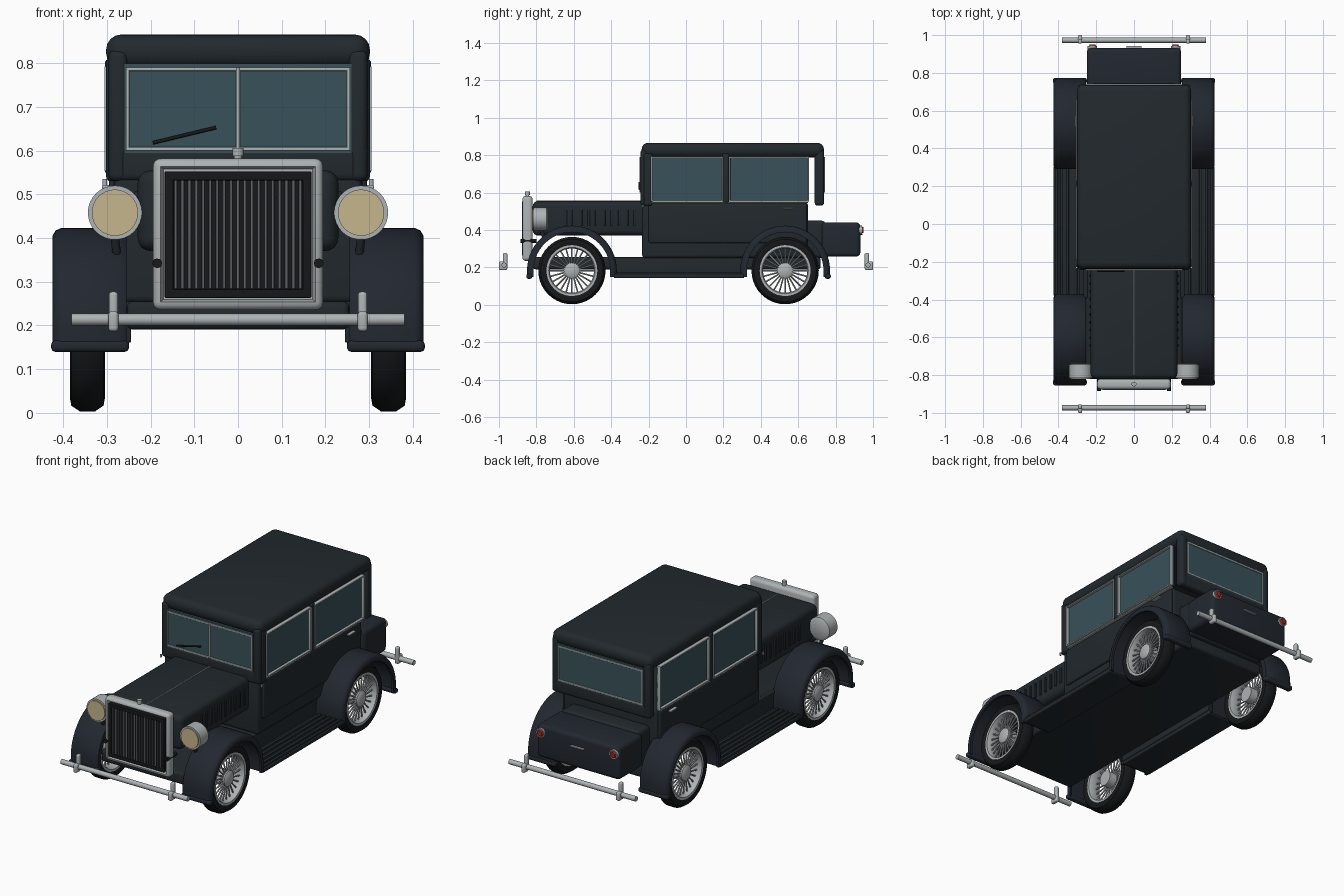
import bpy, bmesh, math
from mathutils import Vector, Matrix

if "Cube" in bpy.data.objects:
    bpy.data.objects.remove(bpy.data.objects["Cube"])

def mat(name, c):
    m = bpy.data.materials.new(name)
    m.diffuse_color = (*c, 1)
    m.use_nodes = True
    m.node_tree.nodes["Principled BSDF"].inputs["Base Color"].default_value = m.diffuse_color
    return m

BLACK = mat("black_paint", (0.016, 0.022, 0.027))
NAVY = mat("fender_paint", (0.016, 0.021, 0.03))
RUBBER = mat("rubber", (0.008, 0.009, 0.01))
CHROME = mat("chrome", (0.42, 0.45, 0.46))
GLASS = mat("glass", (0.04, 0.085, 0.1))
LENS = mat("lens", (0.56, 0.47, 0.27))
RED = mat("red_lens", (0.35, 0.02, 0.015))

def finish(name, bm, m, mirror=False):
    bmesh.ops.recalc_face_normals(bm, faces=bm.faces[:])
    me = bpy.data.meshes.new(name)
    bm.to_mesh(me)
    bm.free()
    me.materials.append(m)
    ob = bpy.data.objects.new(name, me)
    bpy.context.collection.objects.link(ob)
    if mirror:
        ob.modifiers.new("mirror", 'MIRROR')
    return ob

def add_box(bm, x0, x1, y0, y1, z0, z1):
    M = Matrix.Translation(((x0+x1)/2, (y0+y1)/2, (z0+z1)/2)) @ Matrix.Diagonal((x1-x0, y1-y0, z1-z0, 1))
    bmesh.ops.create_cube(bm, size=1, matrix=M)

def boxes(name, dims, m, bev=0, mirror=False):
    bm = bmesh.new()
    for d in dims:
        add_box(bm, *d)
    if bev:
        bmesh.ops.bevel(bm, geom=bm.edges[:], offset=bev, segments=4, profile=0.5, affect='EDGES')
    return finish(name, bm, m, mirror)

def add_rod(bm, p, q, r, r2=None, seg=12):
    p, q = Vector(p), Vector(q)
    d = q - p
    M = Matrix.Translation((p+q)/2) @ d.to_track_quat('Z', 'Y').to_matrix().to_4x4()
    bmesh.ops.create_cone(bm, cap_ends=True, segments=seg, radius1=r, radius2=r if r2 is None else r2,
                          depth=d.length, matrix=M)

def rods(name, items, m, mirror=False, seg=12):
    bm = bmesh.new()
    for it in items:
        add_rod(bm, *it, seg=seg)
    return finish(name, bm, m, mirror)

def frame_x(x0, x1, a0, a1, z0, z1, t):
    # four bars round an opening in the side wall
    return [(x0, x1, a0, a1, z0, z0+t), (x0, x1, a0, a1, z1-t, z1),
            (x0, x1, a0, a0+t, z0, z1), (x0, x1, a1-t, a1, z0, z1)]

def frame_y(y0, y1, w, z0, z1, t):
    # four bars round an opening in the front or back wall
    return [(-w, w, y0, y1, z0, z0+t), (-w, w, y0, y1, z1-t, z1),
            (-w, -w+t, y0, y1, z0, z1), (w-t, w, y0, y1, z0, z1)]

def lathe(name, prof, cx, cy, cz, m, seg=40):
    # profile of (x offset, radius), closed, spun about the axle
    bm = bmesh.new()
    rings = []
    for i in range(seg):
        a = 2*math.pi*i/seg
        rings.append([bm.verts.new((cx+x, cy+r*math.cos(a), cz+r*math.sin(a))) for x, r in prof])
    n = len(prof)
    for i in range(seg):
        A, B = rings[i], rings[(i+1) % seg]
        for j in range(n):
            bm.faces.new((A[j], A[(j+1) % n], B[(j+1) % n], B[j]))
    return finish(name, bm, m, True)

# wheels and fenders
WX, WZ = 0.345, 0.183
for end, cy in (("front", -0.61), ("rear", 0.53)):
    lathe(end+"_tyre", [(-0.033, 0.133), (-0.04, 0.15), (-0.037, 0.167), (-0.018, 0.18), (0.018, 0.18),
                        (0.037, 0.167), (0.04, 0.15), (0.033, 0.133)], WX, cy, WZ, RUBBER)
    lathe(end+"_rim", [(-0.036, 0.136), (0.036, 0.136), (0.036, 0.124), (0.02, 0.118), (-0.02, 0.118),
                       (-0.036, 0.124)], WX, cy, WZ, CHROME)
    sp = []
    for i in range(24):
        a = 2*math.pi*i/24
        c, s = math.cos(a), math.sin(a)
        sp.append(((WX+0.018, cy+0.03*c, WZ+0.03*s), (WX+0.01, cy+0.121*c, WZ+0.121*s), 0.0042))
    rods(end+"_spokes", sp, CHROME, True, seg=6)
    rods(end+"_hub", [((WX-0.03, cy, WZ), (WX+0.028, cy, WZ), 0.042),
                      ((WX+0.028, cy, WZ), (WX+0.036, cy, WZ), 0.042, 0.03)], CHROME, True, seg=24)
    # fender section swept over the wheel, straight drops at both ends
    sec = [(0.255, 0.205), (0.255, 0.232), (0.268, 0.24), (0.405, 0.24), (0.418, 0.234), (0.425, 0.222),
           (0.425, 0.205), (0.412, 0.205), (0.405, 0.218), (0.27, 0.218)]
    bm = bmesh.new()
    path = [(0, -0.035)] + [(math.pi*i/28, 0) for i in range(29)] + [(math.pi, -0.035)]
    rings = [[bm.verts.new((x, cy+r*math.cos(a), WZ+r*math.sin(a)+dz)) for x, r in sec] for a, dz in path]
    n = len(sec)
    for A, B in zip(rings, rings[1:]):
        for j in range(n):
            bm.faces.new((A[j], A[(j+1) % n], B[(j+1) % n], B[j]))
    bm.faces.new(rings[0])
    bm.faces.new(rings[-1])
    finish(end+"_fender", bm, NAVY, True)
    out = -1 if cy < 0 else 1
    y = cy + out*0.228
    boxes(end+"_fender_lip", [(0.25, 0.428, y-0.016, y+0.016, 0.139, 0.165)], NAVY, 0.01, True)

# chassis and running boards
boxes("chassis", [(-0.255, 0.255, -0.82, 0.72, 0.19, 0.255)], BLACK, 0.015)
boxes("running_board", [(0.25, 0.425, -0.385, 0.31, 0.142, 0.165)], BLACK, 0.006, True)
boxes("running_board_ribs", [(x, x+0.016, -0.375, 0.30, 0.163, 0.173) for x in (0.285, 0.315, 0.345, 0.375, 0.403)],
      BLACK, 0.002, True)
boxes("sill", [(0.245, 0.268, -0.39, 0.31, 0.16, 0.255)], BLACK, 0.004, True)

# hood with louvers and hinge
boxes("hood", [(-0.23, 0.23, -0.82, -0.21, 0.37, 0.555)], BLACK, 0.03)
boxes("hood_louvers", [(0.225, 0.237, y, y+0.014, 0.42, 0.508)
                       for y in [-0.65+0.041*i for i in range(10)]], BLACK, 0.004, True)
rods("hood_hinge", [((0, -0.80, 0.555), (0, -0.24, 0.555), 0.003)], CHROME)

# radiator: chrome shell with recessed face, grille bars and cap
bm = bmesh.new()
add_box(bm, -0.195, 0.195, -0.875, -0.82, 0.235, 0.582)
bmesh.ops.bevel(bm, geom=bm.edges[:], offset=0.018, segments=4, profile=0.5, affect='EDGES')
bm.normal_update()
face = min(bm.faces, key=lambda f: f.calc_center_median().y)
bmesh.ops.inset_region(bm, faces=[face], thickness=0.009)
bmesh.ops.translate(bm, verts=face.verts[:], vec=(0, 0.02, 0))
finish("radiator_shell", bm, CHROME)
boxes("radiator_frame", frame_y(-0.878, -0.854, 0.168, 0.263, 0.552, 0.02), RUBBER, 0.002)
boxes("radiator_core", [(-0.16, 0.16, -0.864, -0.85, 0.27, 0.545)], RUBBER)
rods("grille_bars", [((x, -0.872, 0.284), (x, -0.872, 0.532), 0.003)
                     for x in [-0.143+0.286*i/18 for i in range(19)]], CHROME, seg=8)
rods("radiator_cap", [((0, -0.848, 0.578), (0, -0.848, 0.592), 0.009), ((0, -0.848, 0.588), (0, -0.848, 0.606), 0.013)],
     CHROME, seg=16)
rods("radiator_pin", [((0.185, -0.885, 0.342), (0.185, -0.80, 0.342), 0.011)], RUBBER, True)

# headlights
H = (0.282, 0.458)
rods("headlight_shell", [((H[0], -0.815, H[1]), (H[0], -0.745, H[1]), 0.062),
                         ((H[0], -0.745, H[1]), (H[0], -0.738, H[1]), 0.062, 0.05)], CHROME, True, seg=32)
rods("headlight_lens", [((H[0], -0.821, H[1]), (H[0], -0.81, H[1]), 0.053)], LENS, True, seg=32)
rods("headlight_arm", [((H[0], -0.775, 0.40), (0.275, -0.75, 0.34), 0.01),
                       ((H[0], -0.775, 0.45), (0.20, -0.775, 0.43), 0.01)], BLACK, True)

# cabin lower body, door panels and belt trim
boxes("cabin_body", [(-0.285, 0.285, -0.235, 0.652, 0.25, 0.55)], BLACK, 0.018)
boxes("door_panel", [(0.275, 0.296, -0.2, 0.645, 0.33, 0.54)], BLACK, 0.009, True)
boxes("belt_trim", [(0.28, 0.3, -0.2, 0.652, 0.543, 0.55)], CHROME, 0.002, True)
boxes("roof", [(-0.302, 0.302, -0.237, 0.737, 0.788, 0.866)], BLACK, 0.034)

# side windows with pillars
wins = ((-0.187, 0.197), (0.229, 0.657))
boxes("side_pillars", [(0.27, 0.302, -0.225, -0.18, 0.53, 0.81), (0.27, 0.305, 0.196, 0.23, 0.545, 0.81)],
      BLACK, 0.01, True)
boxes("side_glass", [(0.28, 0.292, a, b, 0.552, 0.79) for a, b in wins], GLASS, 0, True)
bars = [b for a, c in wins for b in frame_x(0.285, 0.306, a, c, 0.553, 0.793, 0.008)]
boxes("side_window_trim", bars, CHROME, 0.002, True)
boxes("door_handle", [(0.294, 0.312, 0.515, 0.575, 0.513, 0.521)], CHROME, 0.003, True)

# windscreen and matching rear window panel
for nm, y0, y1, face_y in (("windscreen", -0.243, -0.198, -0.236), ("rear_window", 0.688, 0.738, 0.731)):
    boxes(nm+"_frame", [(0.253, 0.297, y0, y1, 0.53, 0.83)], BLACK, 0.016, True)
    boxes(nm+"_sill", [(-0.275, 0.275, y0, y1, 0.53, 0.606)], BLACK, 0.016)
    boxes(nm+"_glass", [(-0.26, 0.26, face_y-0.006, face_y+0.006, 0.59, 0.80)], GLASS)
    boxes(nm+"_trim", frame_y(face_y-0.011, face_y+0.011, 0.257, 0.6, 0.791, 0.008), CHROME, 0.002)
rods("windscreen_divider", [((0, -0.244, 0.60), (0, -0.244, 0.79), 0.005)], CHROME)
rods("wiper", [((-0.195, -0.25, 0.618), (-0.05, -0.25, 0.653), 0.004)], RUBBER)
rods("cowl_knob", [((0.305, -0.23, 0.52), (0.305, -0.23, 0.535), 0.005)], CHROME, True)

# trunk and tail lights
boxes("trunk_joint", [(-0.235, 0.235, 0.63, 0.745, 0.25, 0.45)], BLACK, 0.02)
boxes("trunk", [(-0.25, 0.25, 0.725, 0.932, 0.258, 0.44)], NAVY, 0.022)
boxes("trunk_handle", [(-0.04, 0.04, 0.925, 0.943, 0.373, 0.381)], CHROME, 0.003)
rods("tail_light_rim", [((0.22, 0.925, 0.40), (0.22, 0.942, 0.40), 0.025)], CHROME, True, seg=20)
rods("tail_light_lens", [((0.22, 0.94, 0.40), (0.22, 0.949, 0.40), 0.02, 0.015)], RED, True, seg=20)

# bumpers
for nm, s in (("front", -1), ("rear", 1)):
    rods(nm+"_bumper_bar", [((-0.382, s*0.973, 0.213), (0.382, s*0.973, 0.213), 0.0135)], CHROME, seg=16)
    ys = sorted((s*0.95, s*1.0))
    boxes(nm+"_bumper_guard", [(0.274, 0.297, s*0.978-0.022, s*0.978+0.022, 0.186, 0.232),
                               (0.275, 0.296, s*0.967-0.012, s*0.967+0.012, 0.19, 0.277)], CHROME, 0.008, True)

bpy.ops.object.select_all(action='SELECT')
bpy.context.view_layer.objects.active = bpy.data.objects["roof"]
bpy.ops.object.shade_smooth_by_angle(angle=math.radians(35))
